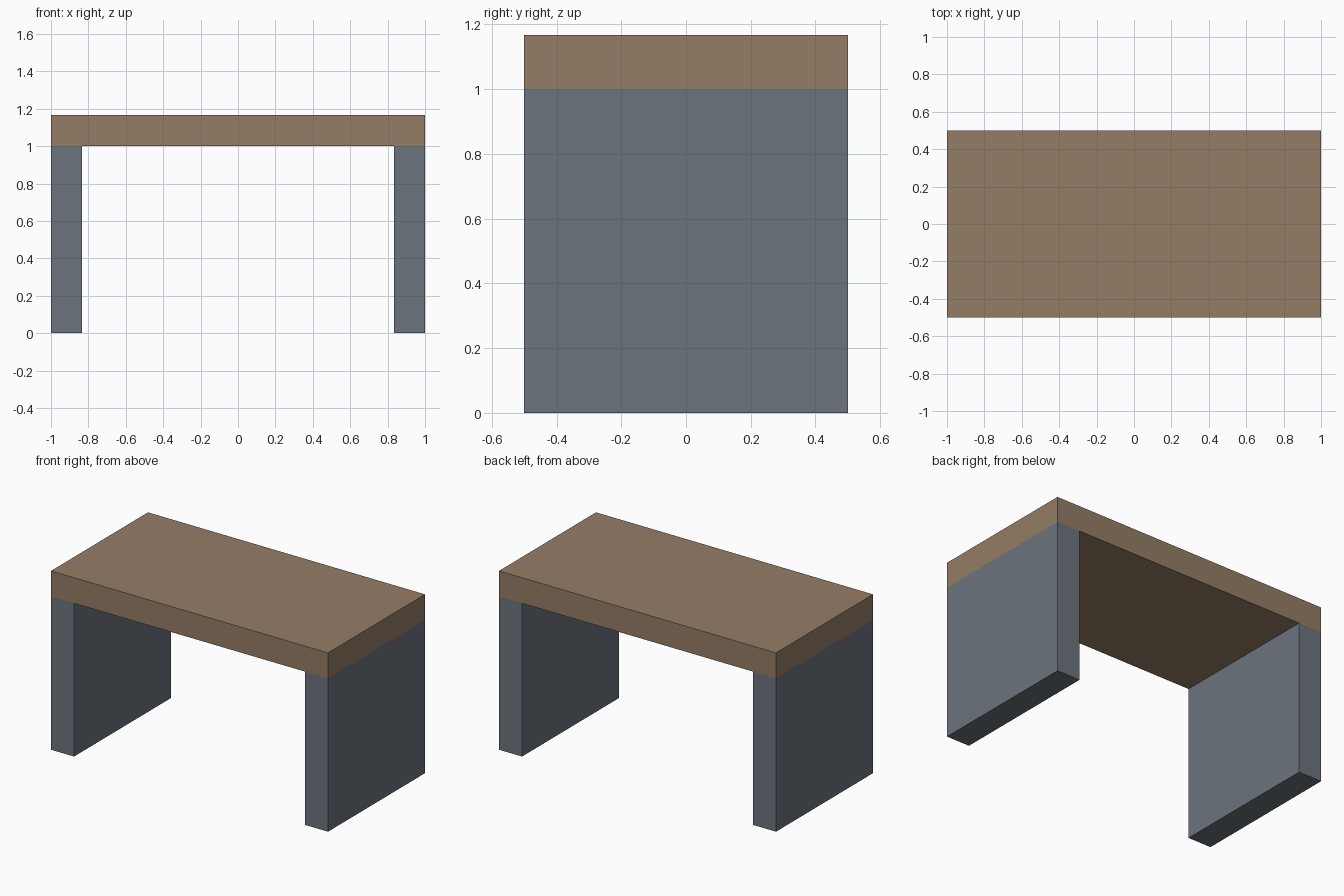
import bpy

if "Cube" in bpy.data.objects:
    bpy.data.objects.remove(bpy.data.objects["Cube"])

T = 1 / 6          # board thickness
LEG_H = 1.0        # leg panel height


def material(name, color):
    mat = bpy.data.materials.new(name)
    mat.diffuse_color = (*color, 1)
    mat.use_nodes = True
    mat.node_tree.nodes["Principled BSDF"].inputs["Base Color"].default_value = mat.diffuse_color
    return mat


def box(name, size, location, mat):
    bpy.ops.mesh.primitive_cube_add(size=1, location=location)
    obj = bpy.context.object
    obj.name = name
    obj.scale = size
    bpy.ops.object.transform_apply(location=False, rotation=False, scale=True)
    obj.data.materials.append(mat)
    return obj


wood = material("wood", (0.30, 0.205, 0.13))
slate = material("slate", (0.147, 0.174, 0.202))

# Flat top board
box("table_top", (2, 1, T), (0, 0, LEG_H + T / 2), wood)

# Full-depth leg panel at each end
for side, sx in (("left", -1), ("right", 1)):
    box(side + "_leg_panel", (T, 1, LEG_H), (sx * (1 - T / 2), 0, LEG_H / 2), slate)
